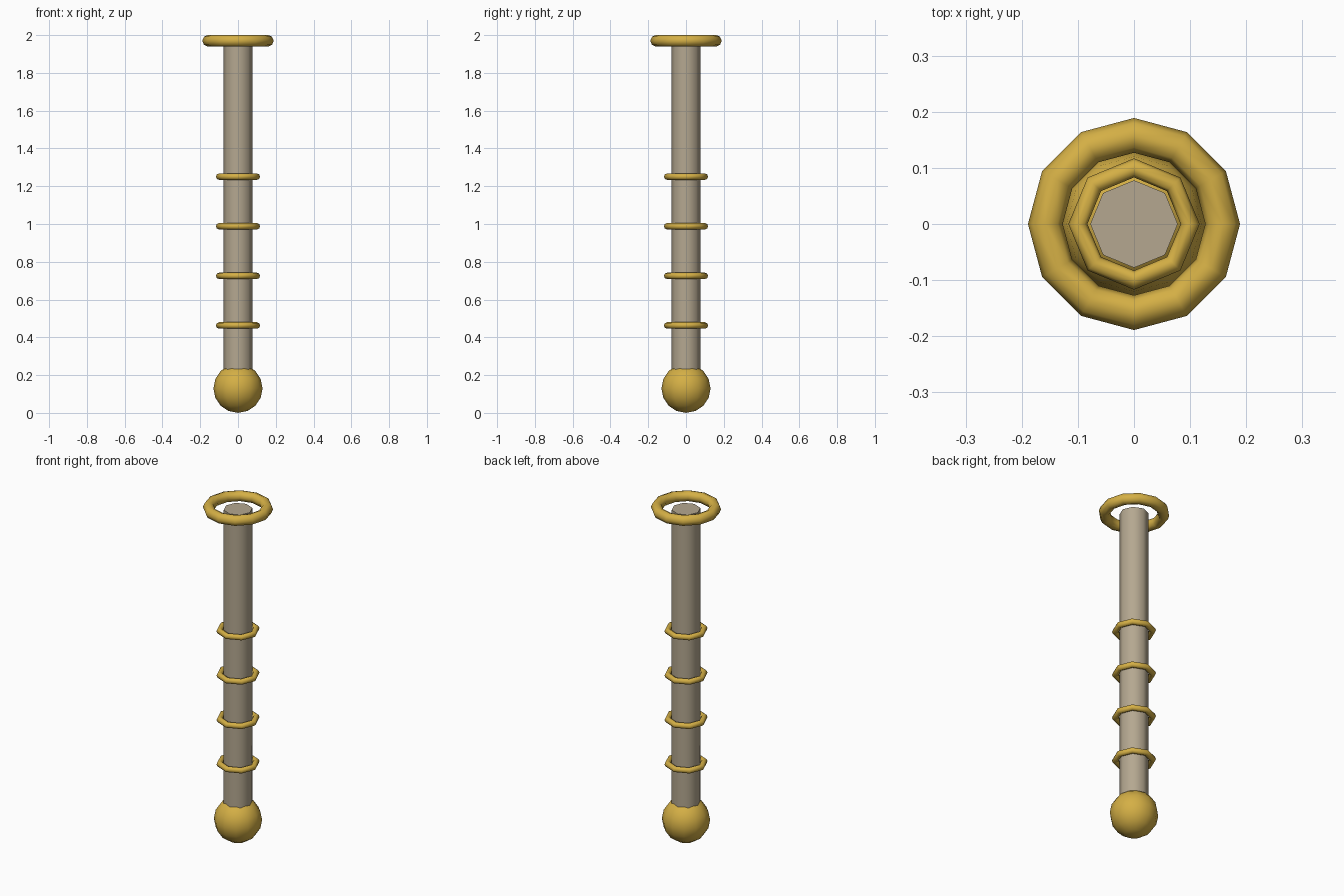
import bpy, math

if "Cube" in bpy.data.objects:
    bpy.data.objects.remove(bpy.data.objects["Cube"])

def material(name, rgb):
    m = bpy.data.materials.new(name)
    m.diffuse_color = (*rgb, 1)
    m.use_nodes = True
    m.node_tree.nodes["Principled BSDF"].inputs["Base Color"].default_value = m.diffuse_color
    return m

gold = material("gold", (0.66, 0.43, 0.06))
beige = material("beige", (0.46, 0.39, 0.28))

def finish(name, mat, angle):
    ob = bpy.context.object
    ob.name = name
    ob.data.materials.append(mat)
    bpy.ops.object.shade_smooth_by_angle(angle=math.radians(angle))
    return ob

def ring(name, z, major, minor, sides, tube_sides):
    bpy.ops.mesh.primitive_torus_add(
        location=(0, 0, z), major_radius=major, minor_radius=minor,
        major_segments=sides, minor_segments=tube_sides)
    finish(name, gold, 65)

# Eight-sided shaft
bottom, top = 0.13, 1.965
bpy.ops.mesh.primitive_cylinder_add(
    vertices=8, radius=0.078, depth=top - bottom,
    location=(0, 0, (top + bottom) / 2))
finish("shaft", beige, 50)

# Round pommel at the foot
bpy.ops.mesh.primitive_uv_sphere_add(
    segments=12, ring_count=8, radius=0.13, location=(0, 0, 0.13))
finish("pommel", gold, 65)

# Four evenly spaced grip bands
for i in range(4):
    ring(f"grip_band_{i + 1}", 0.463 + i * 0.2625, 0.1, 0.017, 8, 8)

# Wide ring at the top
ring("top_ring", 1.97, 0.158, 0.031, 12, 8)
